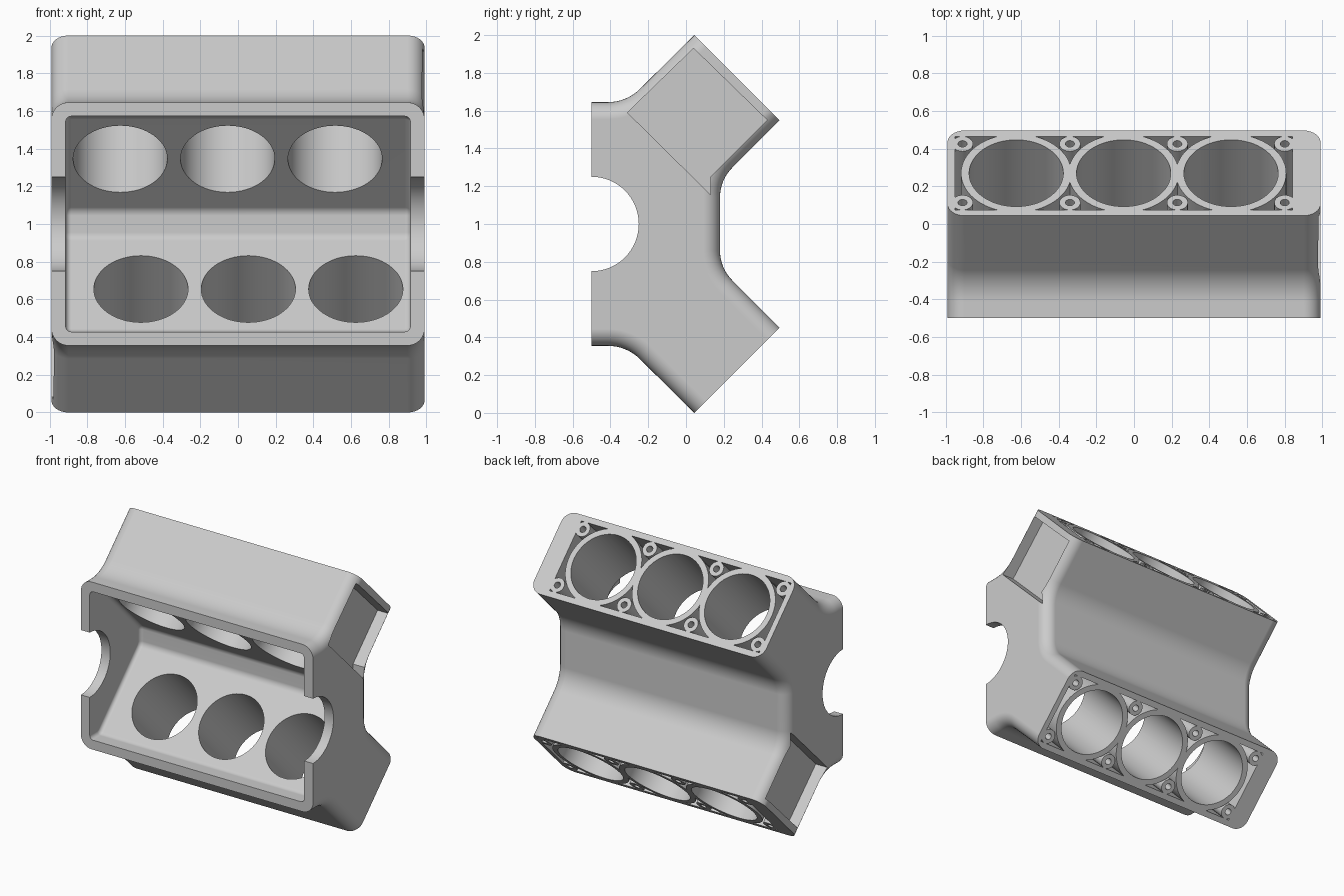
import bpy, bmesh, math
from mathutils import Matrix, Vector

if "Cube" in bpy.data.objects:
    bpy.data.objects.remove(bpy.data.objects["Cube"])

HALF_LENGTH = 0.99
BORE_SPACING = 0.57
BANK_SHIFT = -0.055

metal = bpy.data.materials.new("cast_grey")
metal.use_nodes = True
metal.diffuse_color = (0.6, 0.6, 0.6, 1)
metal.node_tree.nodes["Principled BSDF"].inputs["Base Color"].default_value = metal.diffuse_color

# Upper bank frame: origin at the deck centre, local z along the bores
UPPER = Matrix.Translation((0, 0.27, 1.775)) @ Matrix.Rotation(math.radians(-45), 4, 'X')
# Half turn about the block's middle carries the upper bank onto the lower one
TURN = Matrix.Translation((0, 0, 2)) @ Matrix.Rotation(math.pi, 4, 'Y')


def fillet(points, steps=8):
    """Round each (y, z, radius) corner of a closed outline."""
    out = []
    for i, (y, z, r) in enumerate(points):
        p = Vector((y, z))
        if r == 0:
            out.append(p)
            continue
        a = (Vector(points[i - 1][:2]) - p).normalized()
        b = (Vector(points[(i + 1) % len(points)][:2]) - p).normalized()
        half = a.angle(b) / 2
        centre = p + (a + b).normalized() * r / math.sin(half)
        start = p + a * r / math.tan(half) - centre
        end = p + b * r / math.tan(half) - centre
        for k in range(steps + 1):
            t = k / steps
            out.append(centre + (start * (1 - t) + end * t).normalized() * r)
    return out


def mirrored(half):
    return half + [(y, 2 - z, r) for y, z, r in reversed(half)]


def add_prism(bm, outline, x0, x1):
    """Extrude a clockwise (y, z) outline from x0 to x1, faces pointing outward."""
    a = [bm.verts.new((x0, y, z)) for y, z in outline]
    b = [bm.verts.new((x1, y, z)) for y, z in outline]
    bm.faces.new(a)
    bm.faces.new(b[::-1])
    for i in range(len(a)):
        bm.faces.new((a[i], a[i - 1], b[i - 1], b[i]))
    bm.normal_update()
    return a + b


def add_rod(bm, x, y, radius, z0, z1, frame, sides=64):
    bmesh.ops.create_cone(bm, cap_ends=True, segments=sides, radius1=radius, radius2=radius,
                          depth=z1 - z0, matrix=frame @ Matrix.Translation((x, y, (z0 + z1) / 2)))


def round_ends(bm, radius, segments, skip):
    """Bevel the rims of both end caps, leaving out edges that skip() accepts."""
    edges = [e for e in bm.edges
             if abs(e.verts[0].co.x - e.verts[1].co.x) < 1e-5
             and not all(skip(v.co) for v in e.verts)]
    bmesh.ops.bevel(bm, geom=edges, offset=radius, segments=segments, profile=0.5, affect='EDGES')


def make(name, bm):
    mesh = bpy.data.meshes.new(name)
    bm.to_mesh(mesh)
    bm.free()
    mesh.materials.append(metal)
    obj = bpy.data.objects.new(name, mesh)
    bpy.context.collection.objects.link(obj)
    return obj


def cut(target, cutter, overlapping=False):
    cutter.hide_render = True
    mod = target.modifiers.new("cut", 'BOOLEAN')
    mod.operation = 'DIFFERENCE'
    mod.solver = 'EXACT'
    mod.use_self = overlapping
    mod.object = cutter
    bpy.context.view_layer.objects.active = target
    bpy.ops.object.modifier_apply(modifier=mod.name)
    bpy.data.objects.remove(cutter)


# Block body: V outline with soft corners at both ends, flat decks and front
bm = bmesh.new()
body = mirrored([(-0.5, 1.645, 0), (-0.315, 1.645, 0.24), (0.044, 2.0, 0),
                 (0.496, 1.549, 0), (0.18, 1.233, 0.22)])
add_prism(bm, fillet(body), -HALF_LENGTH, HALF_LENGTH)
round_ends(bm, 0.09, 8, lambda c: c.y < -0.49 or c.y + abs(c.z - 1) > 1.04)
block = make("engine_block", bm)

# Crankcase cavity, open at the front
bm = bmesh.new()
cavity = mirrored([(-0.6, 1.572, 0), (-0.387, 1.572, 0.05), (0.115, 1.07, 0.06)])
add_prism(bm, fillet(cavity, 4), -0.915, 0.915)
round_ends(bm, 0.03, 4, lambda c: c.y < -0.59)
cut(block, make("crankcase_cavity", bm))

# Half-round shaft openings in the end walls
bm = bmesh.new()
along_x = Matrix.Translation((0, -0.5, 1)) @ Matrix.Rotation(math.pi / 2, 4, 'Y')
add_rod(bm, 0, 0, 0.25, -1.2, 1.2, along_x)
cut(block, make("shaft_opening", bm))

bore_xs = [BANK_SHIFT + BORE_SPACING * k for k in (-1, 0, 1)]
bolt_spots = [(BANK_SHIFT + BORE_SPACING * k, v)
              for k in (-1.5, -0.5, 0.5, 1.5) for v in (-0.22, 0.22)]

for side, frame in (("upper", UPPER), ("lower", TURN @ UPPER)):
    # Coolant jacket around the bore sleeves and bolt bosses
    bm = bmesh.new()
    bmesh.ops.create_cube(bm, size=1, matrix=frame @ Matrix.Translation((BANK_SHIFT, 0, -0.2))
                          @ Matrix.Diagonal((1.79, 0.55, 0.6, 1)))
    jacket = make(side + "_jacket", bm)
    bm = bmesh.new()
    for x in bore_xs:
        add_rod(bm, x, 0, 0.293, -0.6, 0.2, frame)
    for x, v in bolt_spots:
        add_rod(bm, x, v, 0.056, -0.6, 0.2, frame, 24)
    cut(jacket, make(side + "_sleeves", bm), overlapping=True)
    cut(block, jacket)

    # Cylinder bores, bolt holes and the recessed panel on one end
    bm = bmesh.new()
    for x in bore_xs:
        add_rod(bm, x, 0, 0.25, -0.68, 0.1, frame)
    for x, v in bolt_spots:
        add_rod(bm, x, v, 0.024, -0.3, 0.1, frame, 20)
    panel = [Vector(p) for p in ((0.04, 1.93), (0.43, 1.55), (0.13, 1.25),
                                 (0.13, 1.155), (-0.31, 1.59))]
    verts = add_prism(bm, panel, 0.89, 1.1)
    if side == "lower":
        bmesh.ops.transform(bm, matrix=TURN, verts=verts)
    cut(block, make(side + "_openings", bm))

# Smooth rounded surfaces, crisp machined edges
bpy.ops.object.select_all(action='DESELECT')
block.select_set(True)
bpy.context.view_layer.objects.active = block
bpy.ops.object.shade_smooth_by_angle(angle=math.radians(30))
normals = block.modifiers.new("even_shading", 'WEIGHTED_NORMAL')
normals.keep_sharp = True
